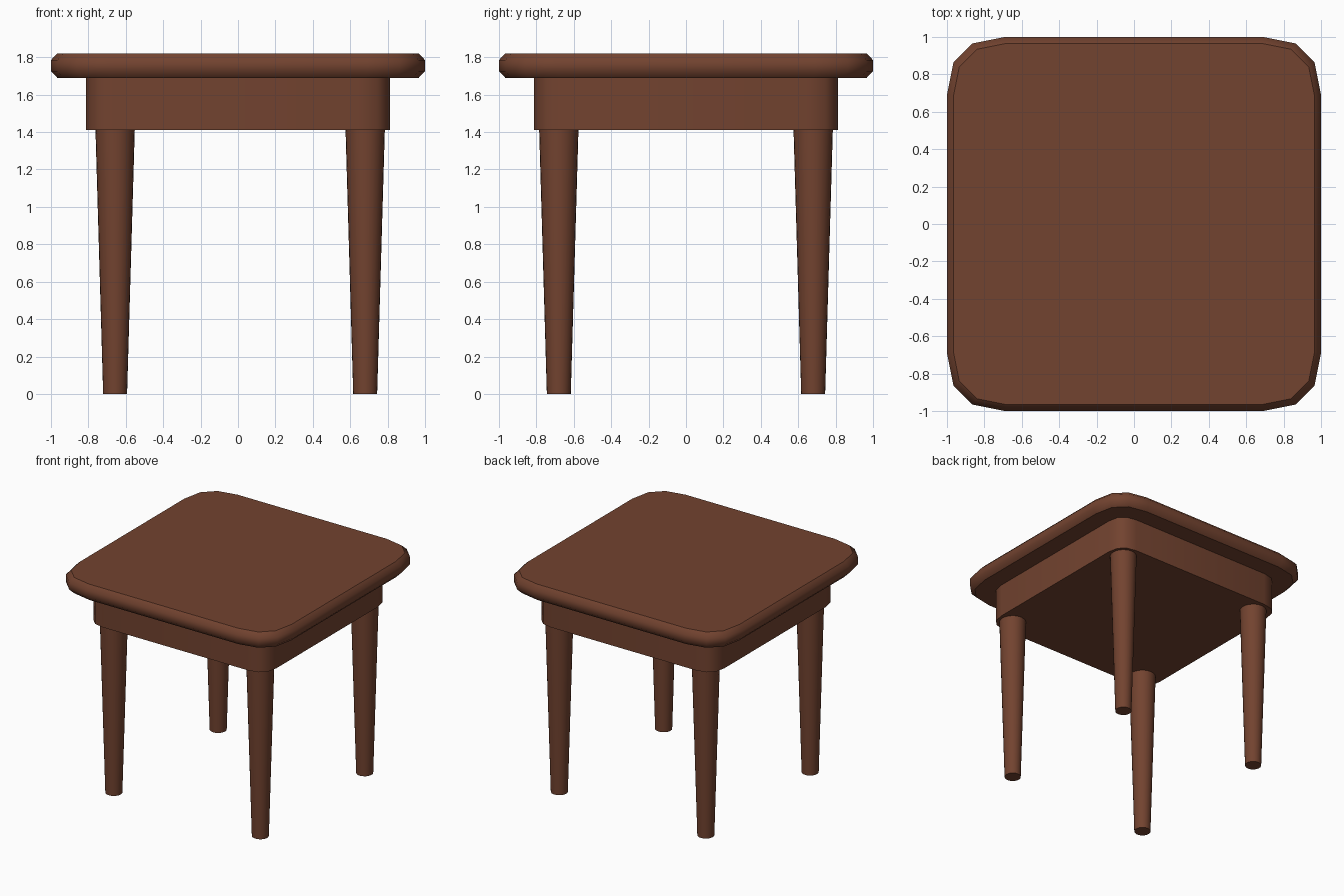
import bpy
import bmesh
import math

cube = bpy.data.objects.get("Cube")
if cube:
    bpy.data.objects.remove(cube, do_unlink=True)

wood = bpy.data.materials.new("brown wood")
wood.use_nodes = True
COLOUR = (0.17, 0.056, 0.029, 1)
wood.diffuse_color = COLOUR
wood.node_tree.nodes["Principled BSDF"].inputs["Base Color"].default_value = COLOUR

# One rounded corner: distances in from the square corner, for a unit half-width
CORNER = [(0, 0.31), (0.035, 0.136), (0.136, 0.035), (0.31, 0)]


def rounded_square(half, roundness):
    """Outline of a square with softened corners, counter-clockwise."""
    points = []
    for quarter in range(4):
        c, s = round(math.cos(quarter * math.pi / 2)), round(math.sin(quarter * math.pi / 2))
        for dx, dy in CORNER:
            x, y = half - dx * roundness, half - dy * roundness
            points.append((c * x - s * y, s * x + c * y))
    return points


def circle(radius, sides=24):
    return [(radius * math.cos(2 * math.pi * i / sides),
             radius * math.sin(2 * math.pi * i / sides)) for i in range(sides)]


def loft(name, sections, location=(0, 0, 0)):
    """Skin (outline, height) sections: smooth sides, flat crisp ends."""
    bm = bmesh.new()
    rings = [[bm.verts.new((x, y, z)) for x, y in outline] for outline, z in sections]
    for low, high in zip(rings, rings[1:]):
        for i in range(len(low)):
            j = (i + 1) % len(low)
            bm.faces.new((low[i], low[j], high[j], high[i])).smooth = True
    for cap in (bm.faces.new(rings[0][::-1]), bm.faces.new(rings[-1])):
        for edge in cap.edges:
            edge.smooth = False
    mesh = bpy.data.meshes.new(name)
    bm.to_mesh(mesh)
    bm.free()
    mesh.materials.append(wood)
    obj = bpy.data.objects.new(name, mesh)
    obj.location = location
    bpy.context.collection.objects.link(obj)
    return obj


# Tabletop with eased upper and lower edges
inner = rounded_square(0.966, 0.92)
outer = rounded_square(1.0, 1.0)
loft("tabletop", [(inner, 1.69), (outer, 1.725), (outer, 1.785), (inner, 1.82)])

# Solid apron block under the top
apron = rounded_square(0.814, 0.5)
loft("apron", [(apron, 1.41), (apron, 1.69)])

# Four round legs, tapering to the floor
for side, x in (("right", -0.657), ("left", 0.68)):
    for end, y in (("front", -0.68), ("back", 0.68)):
        loft(f"{end}_{side}_leg", [(circle(0.064), 0), (circle(0.105), 1.41)], (x, y, 0))
